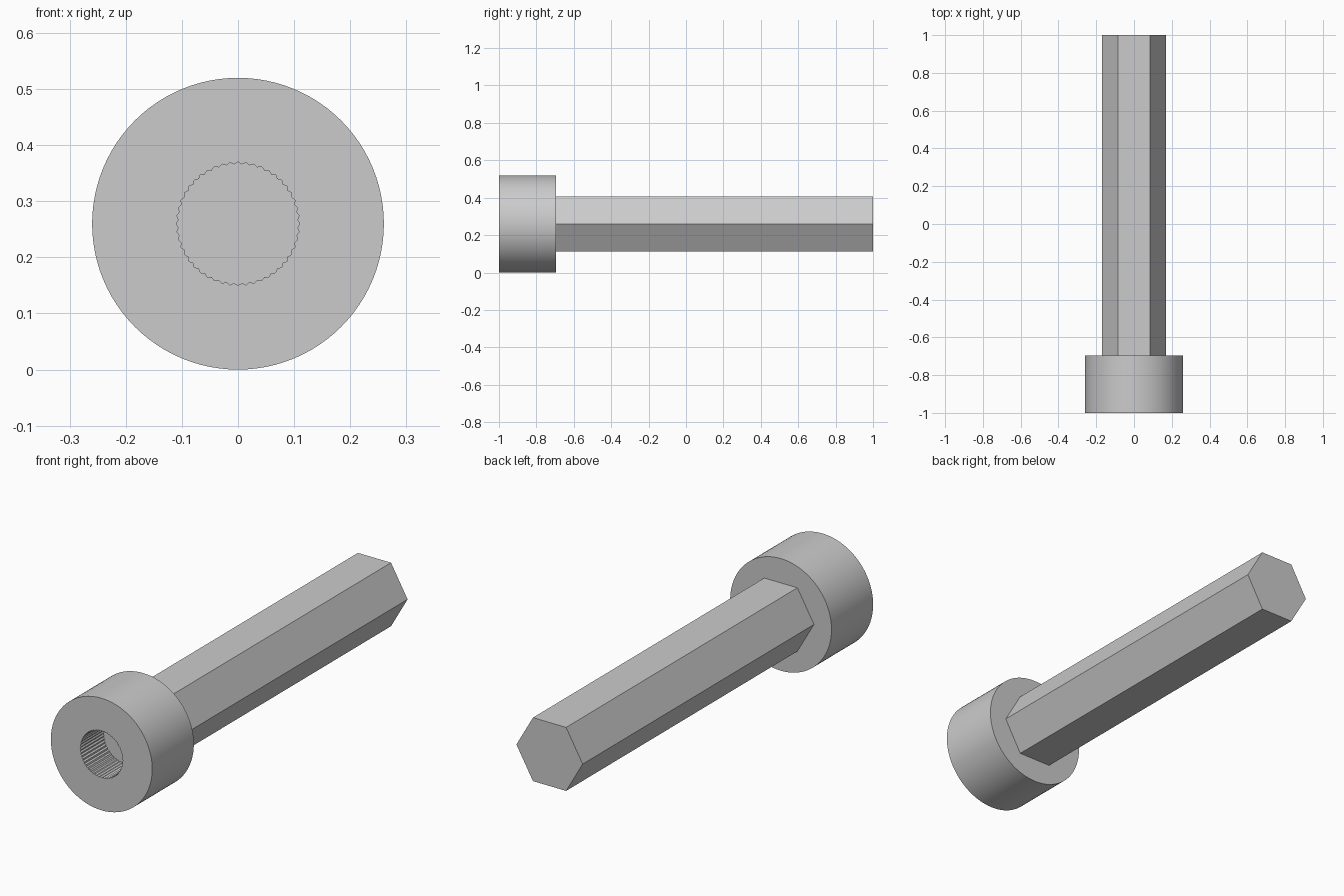
import bpy
import bmesh
from math import cos, sin, pi, radians

cube = bpy.data.objects.get("Cube")
if cube:
    bpy.data.objects.remove(cube, do_unlink=True)

AXIS_Z = 0.26          # height of the bolt axis
HEAD_R = 0.26
HEAD_BACK = -0.695
SOCKET_FLOOR = -0.83
TEETH = 48

# Single grey metal
steel = bpy.data.materials.new("grey steel")
steel.use_nodes = True
colour = (0.6, 0.6, 0.6, 1)
steel.diffuse_color = colour
steel.node_tree.nodes["Principled BSDF"].inputs["Base Color"].default_value = colour


def ring(bm, y, radii, count):
    """Loop of points round the axis, alternating through the given radii."""
    points = []
    for i in range(count):
        a = 2 * pi * i / count
        r = radii[i % len(radii)]
        points.append(bm.verts.new((r * cos(a), y, AXIS_Z + r * sin(a))))
    return points


def lathe(name, sections, count):
    """Join successive rings with quads and cap both ends."""
    bm = bmesh.new()
    rings = [ring(bm, y, radii, count) for y, radii in sections]
    for a, b in zip(rings, rings[1:]):
        for i in range(count):
            j = (i + 1) % count
            bm.faces.new((a[i], a[j], b[j], b[i]))
    bm.faces.new(rings[0])
    bm.faces.new(rings[-1])
    bmesh.ops.recalc_face_normals(bm, faces=bm.faces)
    mesh = bpy.data.meshes.new(name)
    bm.to_mesh(mesh)
    bm.free()
    mesh.materials.append(steel)
    obj = bpy.data.objects.new(name, mesh)
    bpy.context.collection.objects.link(obj)
    bpy.ops.object.select_all(action='DESELECT')
    obj.select_set(True)
    bpy.context.view_layer.objects.active = obj
    bpy.ops.object.shade_smooth_by_angle(angle=radians(25))
    return obj


# Round head with a finely toothed blind socket in its front
teeth = (0.110, 0.106)
lathe("socket_head", [
    (HEAD_BACK, (HEAD_R,)),
    (-1, (HEAD_R,)),
    (-1, teeth),
    (SOCKET_FLOOR, teeth),
], TEETH * 2)

# Hexagonal shaft, corners pointing sideways
lathe("hex_shaft", [(HEAD_BACK, (0.17,)), (1, (0.17,))], 6)
